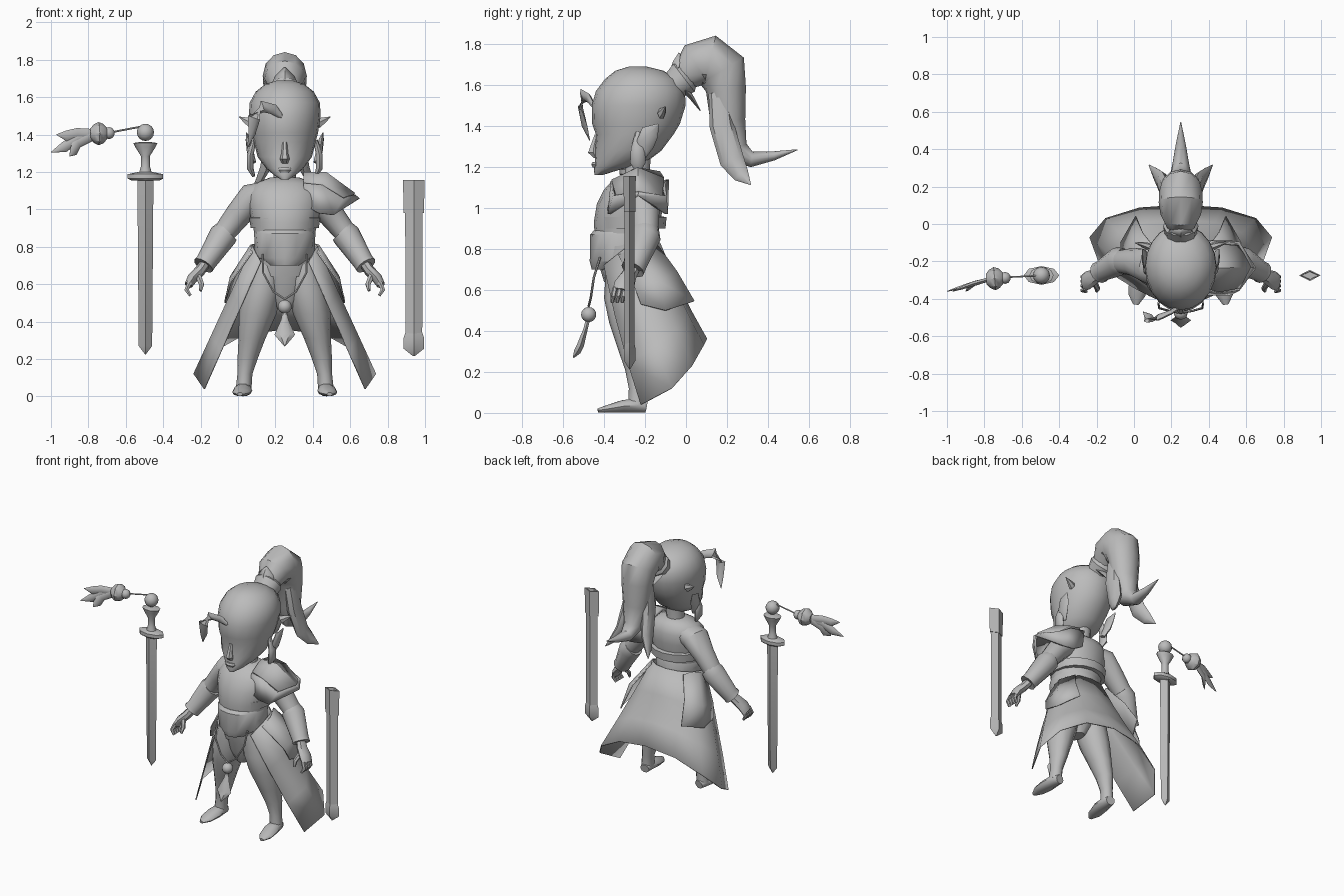
import bpy, bmesh, math
from mathutils import Vector as V

C = 0.25  # the figure's own centre line
mat = bpy.data.materials.new("clay grey")
mat.diffuse_color = (0.5, 0.5, 0.5, 1)


def finish(name, bm, angle=40):
    bmesh.ops.recalc_face_normals(bm, faces=bm.faces)
    me = bpy.data.meshes.new(name)
    bm.to_mesh(me)
    bm.free()
    me.materials.append(mat)
    for p in me.polygons:
        p.use_smooth = True
    me.set_sharp_from_angle(angle=math.radians(angle))
    ob = bpy.data.objects.new(name, me)
    bpy.context.collection.objects.link(ob)
    return ob


def tube(name, rings, n=12, ref=(1, 0, 0), follow=True, angle=40):
    """Loft of ellipses (x, y, z, a, b); a runs along ref, b across it."""
    bm, loops = bmesh.new(), []
    pts = [V(r[:3]) for r in rings]
    for i, r in enumerate(rings):
        t = pts[min(i + 1, len(pts) - 1)] - pts[max(i - 1, 0)] if follow else V((0, 0, 1))
        t.normalize()
        side = V(ref) - t * t.dot(V(ref))
        side.normalize()
        up = t.cross(side)
        loops.append([bm.verts.new(pts[i] + side * r[3] * math.cos(k * math.tau / n)
                                   + up * r[4] * math.sin(k * math.tau / n)) for k in range(n)])
    for a, b in zip(loops, loops[1:]):
        for k in range(n):
            bm.faces.new((a[k], a[(k + 1) % n], b[(k + 1) % n], b[k]))
    bm.faces.new(loops[0])
    bm.faces.new(loops[-1])
    return finish(name, bm, angle)


def sheet(name, rows, thick=0.008, angle=40):
    """Thin cloth lofted between rows of points."""
    bm = bmesh.new()
    g = [[bm.verts.new(p) for p in row] for row in rows]
    for a, b in zip(g, g[1:]):
        for k in range(len(a) - 1):
            bm.faces.new((a[k], a[k + 1], b[k + 1], b[k]))
    ob = finish(name, bm, angle)
    m = ob.modifiers.new("thickness", "SOLIDIFY")
    m.thickness, m.offset = thick, 0
    return ob


def ball(name, p, r, n=12):
    bm = bmesh.new()
    bmesh.ops.create_uvsphere(bm, u_segments=n, v_segments=8, radius=r)
    bmesh.ops.translate(bm, verts=bm.verts, vec=p)
    return finish(name, bm)


# head: (z, front y, back y, half width)
head = [(1.16, -.445, -.41, .02), (1.185, -.45, -.33, .06), (1.22, -.445, -.20, .10),
        (1.28, -.445, -.12, .145), (1.36, -.44, -.06, .165), (1.41, -.458, -.03, .178),
        (1.50, -.46, -.002, .192), (1.57, -.44, -.005, .188), (1.63, -.395, -.04, .155),
        (1.67, -.345, -.11, .105), (1.69, -.28, -.19, .04)]
tube("head", [(C, (f + b) / 2, z, w, (b - f) / 2) for z, f, b, w in head], 20, follow=False)
tube("nose", [(C, -.435, 1.36, .012, .012), (C, -.45, 1.30, .018, .02),
              (C, -.452, 1.27, .026, .03), (C, -.44, 1.245, .016, .012)], 6, follow=False)
tube("lips", [(C, -.44, 1.225, .03, .016), (C, -.442, 1.212, .034, .02),
              (C, -.44, 1.198, .024, .016)], 8, follow=False)
tube("neck", [(C, -.25, 1.05, .08, .08), (C, -.24, 1.15, .06, .06), (C, -.23, 1.27, .06, .06)],
     follow=False)

# ponytail, its cuff and its loose locks
tail = [(-.05, 1.60, .05, .06), (.0, 1.645, .08, .075), (.05, 1.70, .108, .11),
        (.115, 1.715, .118, .13), (.175, 1.67, .115, .125), (.195, 1.58, .108, .098),
        (.205, 1.42, .09, .085), (.24, 1.28, .062, .065), (.32, 1.237, .045, .038),
        (.43, 1.255, .026, .022), (.545, 1.285, .002, .002)]
tube("ponytail", [(C, y, z, a, b) for y, z, a, b in tail], 12)
tube("hair_cuff", [(C, -.055, 1.60, .085, .075), (C, -.01, 1.635, .095, .09),
                   (C, .01, 1.65, .075, .07)], 10)
sheet("cuff_crest", [[(C - .075, -.045, 1.66), (C, -.075, 1.67), (C + .075, -.045, 1.66)],
                     [(C - .05, -.03, 1.71), (C, -.06, 1.715), (C + .05, -.03, 1.71)],
                     [(C - .005, -.03, 1.755), (C, -.032, 1.757), (C + .005, -.03, 1.755)]])
tube("cuff_tail", [(C, -.03, 1.60, .08, .02), (C, .02, 1.55, .06, .015),
                   (C, .07, 1.475, .004, .003)], 6)

# forehead curl
tube("forehead_curl", [(C - .01, -.445, 1.49, .01, .01), (C - .06, -.475, 1.535, .028, .012),
                       (C - .12, -.50, 1.55, .035, .014), (C - .165, -.515, 1.49, .035, .012),
                       (C - .175, -.495, 1.40, .022, .01), (C - .20, -.47, 1.33, .002, .002)],
     6, ref=(.6, 0, 1))

# torso: (z, front y, back y, half width)
torso = [(.64, -.40, -.17, .16), (.74, -.43, -.15, .165), (.86, -.445, -.14, .16), (.93, -.45, -.125, .175),
         (1.02, -.435, -.11, .195), (1.09, -.40, -.11, .195), (1.14, -.355, -.13, .16), (1.17, -.30, -.17, .08)]
tube("torso", [(C, (f + b) / 2, z, w, (b - f) / 2) for z, f, b, w in torso], 16, follow=False)
tube("waist_sash", [(C, -.295, .70, .10, .165), (C, -.30, .74, .15, .17), (C, -.30, .87, .165, .168),
                    (C, -.295, .89, .155, .155)], 16, follow=False)
tube("upper_jacket_hem", [(C, -.27, .90, .182, .17), (C, -.27, .955, .19, .175),
                          (C, -.27, .96, .17, .15)], 16, follow=False)
tube("trouser_seat", [(C, -.28, .47, .04, .06), (C, -.28, .56, .12, .10), (C, -.28, .72, .165, .135)],
     14, follow=False)

# wrap-around coat tail, open at the front: half rim from front corner to back centre
top = [(.13, -.40, .72), (.172, -.30, .80), (.155, -.20, .82), (.09, -.145, .83), (0, -.13, .83)]
rim = [(.43, -.22, .04), (.485, -.07, .12), (.40, .03, .23), (.22, .085, .33), (0, .10, .36)]


def whole(row):
    return [(C + x, y, z) for x, y, z in row] + [(C - x, y, z) for x, y, z in row[-2::-1]]


rows = []
for t in (0, .35, .7, 1):
    rows.append(whole([tuple(V(a).lerp(V(b), t) + V((0, -.012, -.0)) * math.sin(t * math.pi))
                       for a, b in zip(top, rim)]))
sheet("coat_tail", rows)

for s, side in ((-1, "right"), (1, "left")):
    def X(d):
        return C + s * d

    # pointed ear, lobe lock, temple spike and ponytail lock
    tube(side + "_ear", [(X(.165), -.215, 1.25, .02, .012), (X(.185), -.20, 1.31, .045, .018),
                         (X(.195), -.175, 1.37, .045, .014), (X(.205), -.135, 1.41, .003, .003)],
         8, ref=(0, 1, 0))
    tube(side + "_side_lock", [(X(.165), -.235, 1.37, .012, .012), (X(.185), -.235, 1.29, .034, .018),
                               (X(.185), -.235, 1.22, .038, .018), (X(.165), -.235, 1.175, .01, .008)],
         8, ref=(0, 1, 0))
    tube(side + "_temple_spike", [(X(.175), -.12, 1.46, .02, .03), (X(.205), -.11, 1.475, .014, .02),
                                  (X(.245), -.10, 1.495, .002, .002)], 6, ref=(0, 1, 0))
    tube(side + "_ponytail_lock", [(X(.05), .16, 1.56, .04, .05), (X(.075), .175, 1.40, .04, .06),
                                   (X(.10), .225, 1.23, .03, .06), (X(.135), .27, 1.16, .018, .04),
                                   (X(.17), .315, 1.115, .002, .003)], 8)

    # arm: sleeve, cuff, hand and fingers
    tube(side + "_sleeve", [(X(.10), -.24, 1.08, .10, .07), (X(.17), -.22, 1.06, .10, .085),
                            (X(.25), -.205, .97, .075, .07), (X(.32), -.20, .88, .065, .06),
                            (X(.37), -.215, .81, .06, .055)], 12, ref=(0, 1, 0))
    tube(side + "_cuff", [(X(.305), -.20, .885, .07, .068), (X(.33), -.20, .86, .078, .075),
                          (X(.42), -.25, .72, .058, .056), (X(.435), -.26, .70, .06, .058),
                          (X(.43), -.258, .705, .03, .03)], 12, ref=(0, 1, 0))
    tube(side + "_palm", [(X(.42), -.25, .72, .032, .028), (X(.455), -.28, .67, .04, .03),
                          (X(.495), -.30, .63, .05, .028), (X(.515), -.31, .595, .048, .022)],
         8, ref=(0, 1, 0))
    for k in range(4):
        y = -.345 + k * .024
        tube(side + "_finger", [(X(.508), y, .61, .013, .014), (X(.525), y - .01, .57, .012, .013),
                                (X(.505), y - .015, .54, .009, .009)], 6, ref=(0, 1, 0))
    tube(side + "_thumb", [(X(.465), -.31, .65, .016, .018), (X(.445), -.345, .60, .014, .015),
                           (X(.45), -.36, .565, .008, .008)], 6, ref=(0, 1, 0))

    # baggy trouser leg and shoe
    tube(side + "_leg", [(X(.09), -.28, .72, .085, .11), (X(.12), -.285, .56, .105, .115),
                         (X(.145), -.27, .44, .10, .105), (X(.175), -.25, .31, .072, .082),
                         (X(.197), -.235, .21, .055, .062), (X(.213), -.235, .12, .04, .044),
                         (X(.22), -.238, .04, .042, .045)], 12, follow=False)
    tube(side + "_shoe", [(X(.215), -.195, .03, .032, .03), (X(.22), -.235, .038, .042, .038),
                          (X(.225), -.31, .032, .052, .031), (X(.235), -.38, .02, .046, .02),
                          (X(.24), -.43, .012, .015, .01)], 10)

    # shield-shaped hip panel over the coat tail
    sheet(side + "_hip_panel", [[(X(.175), -.33, .77), (X(.18), -.24, .81), (X(.13), -.14, .82)],
                                [(X(.29), -.25, .61), (X(.29), -.13, .64), (X(.205), -.045, .69)],
                                [(X(.315), -.22, .53), (X(.32), -.10, .50), (X(.24), .04, .545)]])
    # cord holding the pendant
    tube(side + "_cord", [(X(.12), -.42, .76, .006, .006), (X(.115), -.45, .66, .006, .006),
                          (X(.06), -.465, .56, .006, .006), (X(0), -.475, .52, .006, .006)], 6,
         ref=(0, 1, 0))

# shoulder cape on one side only
sheet("shoulder_cape", [[(C + .10, -.33, 1.14), (C + .10, -.24, 1.19), (C + .10, -.13, 1.17)],
                        [(C + .20, -.36, 1.13), (C + .22, -.235, 1.19), (C + .20, -.11, 1.14)],
                        [(C + .31, -.34, 1.06), (C + .37, -.23, 1.08), (C + .31, -.12, 1.05)],
                        [(C + .24, -.37, .98), (C + .395, -.23, 1.06), (C + .24, -.10, .96)]][:3], .02)
for y0, y1, name in ((-.36, -.375, "front"), (-.11, -.095, "back")):
    sheet("cape_" + name, [[(C + .10, y0 + .02, 1.14), (C + .20, y0, 1.13), (C + .31, y0 + .01, 1.06),
                            (C + .37, -.23, 1.08)],
                           [(C + .11, y1, 1.02), (C + .18, y1, .98), (C + .26, y1, .97),
                            (C + .395, -.235, 1.06)]], .015)

# pendant and tassel
ball("pendant_ball", (C, -.475, .48), .037)
tube("pendant_tassel", [(C, -.48, .45, .012, .012), (C, -.49, .41, .02, .012), (C, -.515, .33, .055, .02),
                        (C, -.53, .30, .03, .02), (C, -.55, .27, .004, .004)], 6)

# sword
SX, SY = -.495, -.275
tube("sword_blade", [(SX, SY, .225, .002, .002), (SX, SY, .27, .036, .026), (SX, SY, 1.17, .043, .03)],
     4, follow=False)
tube("sword_guard", [(SX, SY, 1.155, .075, .04), (SX, SY, 1.165, .095, .05), (SX, SY, 1.188, .095, .05),
                     (SX, SY, 1.20, .04, .035)], 8, follow=False)
tube("sword_grip", [(SX, SY, 1.19, .036, .034), (SX, SY, 1.23, .024, .022), (SX, SY, 1.285, .024, .022),
                    (SX, SY, 1.335, .055, .04), (SX, SY, 1.355, .065, .045), (SX, SY, 1.36, .03, .03)],
     10, follow=False)
ball("sword_pommel", (SX, SY, 1.412), .046)
tube("tassel_cord", [(-.48, SY, 1.45, .005, .005), (-.69, -.285, 1.41, .005, .005)], 6, ref=(0, 0, 1))
ball("tassel_bead", (-.69, -.288, 1.408), .032, 10)
tube("tassel_knot", [(-.70, -.29, 1.405, .03, .03), (-.72, -.29, 1.405, .052, .052),
                     (-.745, -.292, 1.405, .062, .062), (-.77, -.295, 1.405, .05, .05),
                     (-.79, -.297, 1.405, .028, .028)], 8, ref=(0, 0, 1))
for k, (x, z, w) in enumerate(((-.97, 1.40, .03), (-1.0, 1.305, .028), (-.90, 1.285, .03))):
    tube("tassel_strand", [(-.775, -.296, 1.40, .03, .012), (-.86, -.32, 1.405 - .025 * k, w, .014),
                           ((x - .86) / 2, -.34, (z + 1.385 - .025 * k) / 2, w, .01),
                           (x, -.36, z, .002, .002)], 6, ref=(0, 0, 1))

# scabbard
GX = .94
tube("scabbard_body", [(GX, SY, .30, .045, .024), (GX, SY, 1.0, .046, .024)], 4, follow=False)
tube("scabbard_throat", [(GX, SY, .98, .054, .028), (GX, SY, 1.157, .058, .03), (GX, SY, 1.157, .048, .022),
                         (GX, SY, 1.10, .044, .02)], 4, follow=False)
tube("scabbard_tip", [(GX, SY, .215, .004, .004), (GX, SY, .255, .054, .028), (GX, SY, .315, .054, .028),
                      (GX, SY, .345, .044, .022)], 4, follow=False)
